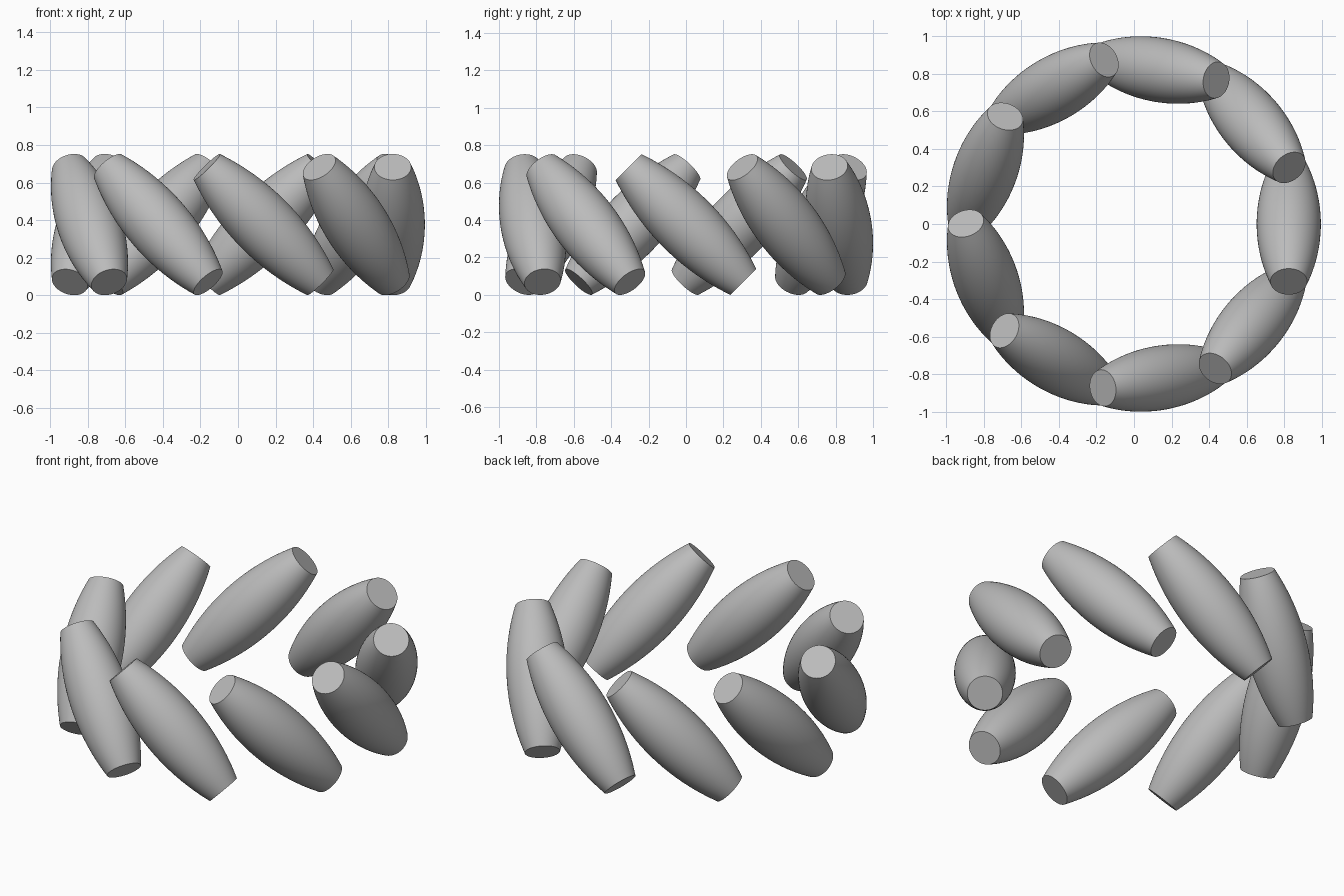
import bpy
import math
from mathutils import Matrix

default = bpy.data.objects.get("Cube")
if default:
    bpy.data.objects.remove(default, do_unlink=True)

COUNT = 9            # rollers in the ring
RING = 0.833         # ring radius to the roller axes
HALF = 0.434         # half length of a roller
MID, END = 0.171, 0.098   # roller radius at the middle and at the ends
SHIFT_X, MID_Z = -0.0085, 0.376
SIDES, STEPS = 64, 24

grey = bpy.data.materials.new("roller grey")
grey.use_nodes = True
grey.diffuse_color = (0.5, 0.5, 0.5, 1)
grey.node_tree.nodes["Principled BSDF"].inputs["Base Color"].default_value = (0.5, 0.5, 0.5, 1)


def barrel_radius(t):
    """Circular arc through the middle and end radii."""
    sag = MID - END
    arc = (HALF ** 2 + sag ** 2) / (2 * sag)
    return MID - arc + math.sqrt(arc ** 2 - t ** 2)


# Barrel mesh: rings along the axis, closed with flat caps
verts, faces = [], []
for i in range(STEPS + 1):
    t = HALF * (2 * i / STEPS - 1)
    r = barrel_radius(t)
    for k in range(SIDES):
        a = 2 * math.pi * k / SIDES
        verts.append((r * math.cos(a), r * math.sin(a), t))
for i in range(STEPS):
    for k in range(SIDES):
        n = (k + 1) % SIDES
        low, high = i * SIDES, (i + 1) * SIDES
        faces.append((low + k, low + n, high + n, high + k))
faces.append(tuple(reversed(range(SIDES))))
faces.append(tuple(range(STEPS * SIDES, (STEPS + 1) * SIDES)))
mesh = bpy.data.meshes.new("barrel_roller")
mesh.from_pydata(verts, [], faces)
mesh.materials.append(grey)

# Ring of rollers, each tilted 45 degrees about its radial direction
bpy.ops.object.select_all(action="DESELECT")
for i in range(COUNT):
    roller = bpy.data.objects.new(f"roller_{i + 1}", mesh.copy())
    bpy.context.collection.objects.link(roller)
    roller.matrix_world = (Matrix.Translation((SHIFT_X, 0, MID_Z))
                           @ Matrix.Rotation(2 * math.pi * i / COUNT, 4, "Z")
                           @ Matrix.Translation((RING, 0, 0))
                           @ Matrix.Rotation(math.radians(45), 4, "X"))
    roller.select_set(True)
    bpy.context.view_layer.objects.active = roller
bpy.ops.object.shade_smooth_by_angle(angle=math.radians(30))
